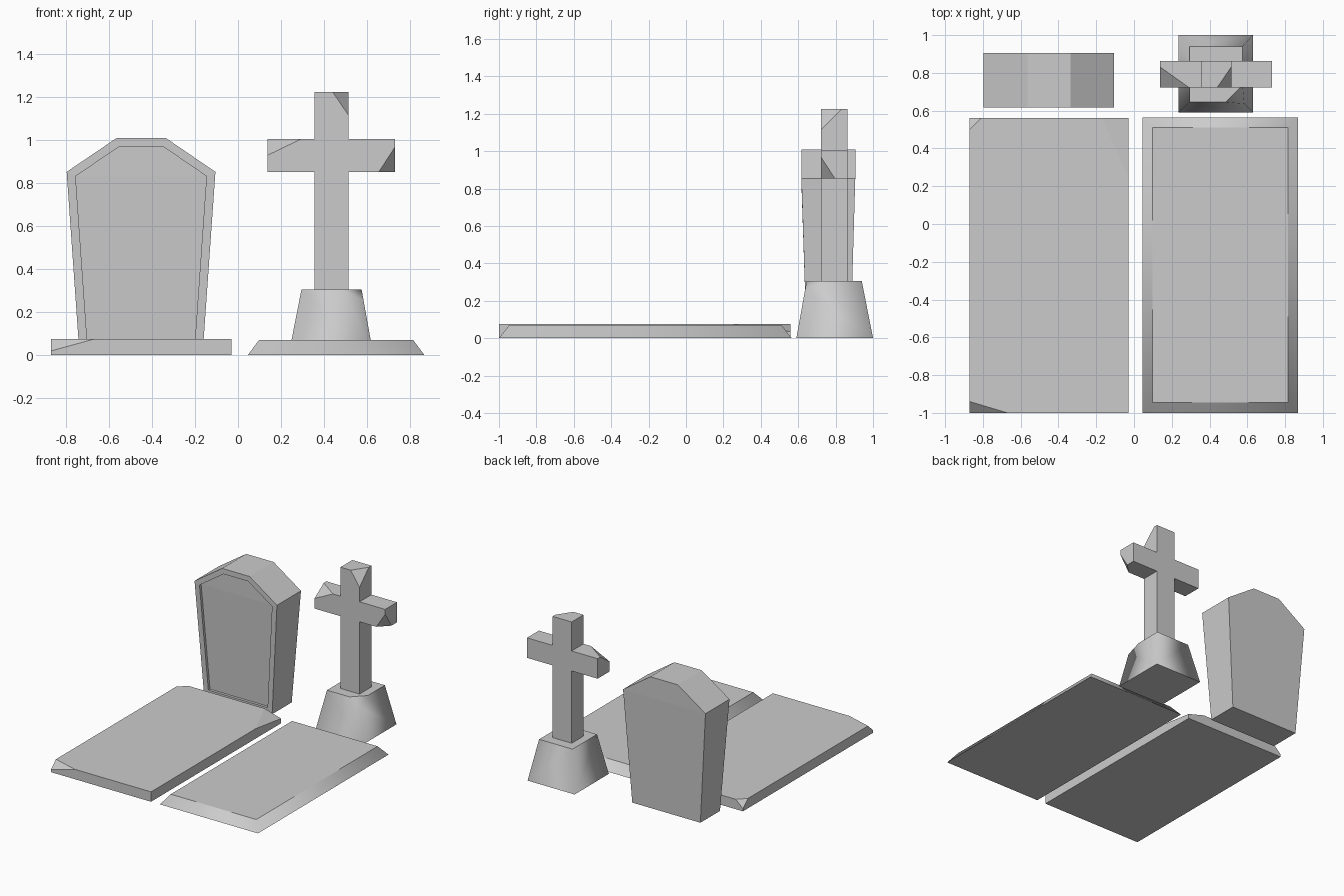
import bpy, bmesh
from mathutils import Vector

if "Cube" in bpy.data.objects:
    bpy.data.objects.remove(bpy.data.objects["Cube"])


def finish(bm, name):
    bmesh.ops.recalc_face_normals(bm, faces=bm.faces)
    me = bpy.data.meshes.new(name)
    bm.to_mesh(me)
    bm.free()
    ob = bpy.data.objects.new(name, me)
    bpy.context.collection.objects.link(ob)
    return ob


def stack(rings):
    """Loft rectangles given as (z, x0, x1, y0, y1)."""
    bm = bmesh.new()
    loops = [[bm.verts.new((x, y, z)) for x, y in
              ((x0, y0), (x1, y0), (x1, y1), (x0, y1))]
             for z, x0, x1, y0, y1 in rings]
    for a, b in zip(loops, loops[1:]):
        for i in range(4):
            j = (i + 1) % 4
            bm.faces.new((a[i], a[j], b[j], b[i]))
    bm.faces.new(loops[0][::-1])
    bm.faces.new(loops[-1])
    bm.normal_update()
    return bm


def chip(bm, corner, size):
    """Break off a corner; size is the length lost along x, y and z."""
    v = min(bm.verts, key=lambda w: (w.co - Vector(corner)).length)
    cuts = []
    for e in list(v.link_edges):
        d = e.other_vert(v).co - v.co
        axis = max(range(3), key=lambda k: abs(d[k]))
        cuts.append(bmesh.utils.edge_split(e, v, size[axis] / abs(d[axis]))[1])
    for f in list(v.link_faces):
        a, b = [c for c in cuts if c in f.verts]
        bmesh.utils.face_split(f, a, b)
    bmesh.ops.delete(bm, geom=[v], context='VERTS')
    bm.faces.new(cuts)


def smooth_sides(bm):
    for f in bm.faces:
        f.smooth = abs(f.normal.z) < 0.95


# Plain chipped slab
bm = stack([(0, -0.87, -0.03, -1, 0.56), (0.075, -0.87, -0.03, -1, 0.56)])
chip(bm, (-0.87, -1, 0.075), (0.20, 0.06, 0.055))
chip(bm, (-0.87, 0.56, 0.075), (0.06, 0.06, 0.055))
chip(bm, (-0.03, 0.56, 0.075), (0.14, 0.31, 0.04))
finish(bm, "chipped_grave_slab")

# Slab with sloping rim
bm = stack([(0, 0.045, 0.868, -1, 0.565), (0.07, 0.097, 0.815, -0.945, 0.51)])
smooth_sides(bm)
finish(bm, "sloped_grave_slab")

# Headstone with a recessed front panel
bm = stack([(0, -0.737, -0.165, 0.645, 0.88),
            (0.853, -0.797, -0.105, 0.617, 0.905),
            (1.01, -0.565, -0.335, 0.617, 0.905)])
front = [f for f in bm.faces if f.normal.y < -0.9]
bmesh.ops.inset_region(bm, faces=front, thickness=0.04, use_even_offset=True)
panel = bmesh.ops.extrude_face_region(bm, geom=front)
bmesh.ops.delete(bm, geom=front, context='FACES_ONLY')
bmesh.ops.translate(bm, vec=(0, 0.02, 0),
                    verts=[g for g in panel["geom"] if isinstance(g, bmesh.types.BMVert)])
finish(bm, "headstone")

# Tapered plinth of the cross
bm = stack([(0, 0.235, 0.63, 0.59, 1.0), (0.305, 0.295, 0.575, 0.645, 0.94)])
chip(bm, (0.575, 0.645, 0.305), (0.09, 0.09, 0.05))
bm.normal_update()
smooth_sides(bm)
finish(bm, "cross_plinth")

# Cross, extruded from its front outline
outline = [(0.355, 0.29), (0.515, 0.29), (0.515, 0.853), (0.73, 0.853),
           (0.73, 1.005), (0.515, 1.005), (0.515, 1.225), (0.355, 1.225),
           (0.355, 1.005), (0.137, 1.005), (0.137, 0.853), (0.355, 0.853)]
bm = bmesh.new()
face = bm.faces.new([bm.verts.new((x, 0.722, z)) for x, z in outline])
back = bmesh.ops.extrude_face_region(bm, geom=[face], use_keep_orig=True)
bmesh.ops.translate(bm, vec=(0, 0.142, 0),
                    verts=[g for g in back["geom"] if isinstance(g, bmesh.types.BMVert)])
chip(bm, (0.515, 0.722, 1.225), (0.075, 0.11, 0.11))
chip(bm, (0.137, 0.722, 1.005), (0.155, 0.11, 0.075))
chip(bm, (0.73, 0.722, 0.853), (0.075, 0.075, 0.115))
finish(bm, "stone_cross")
